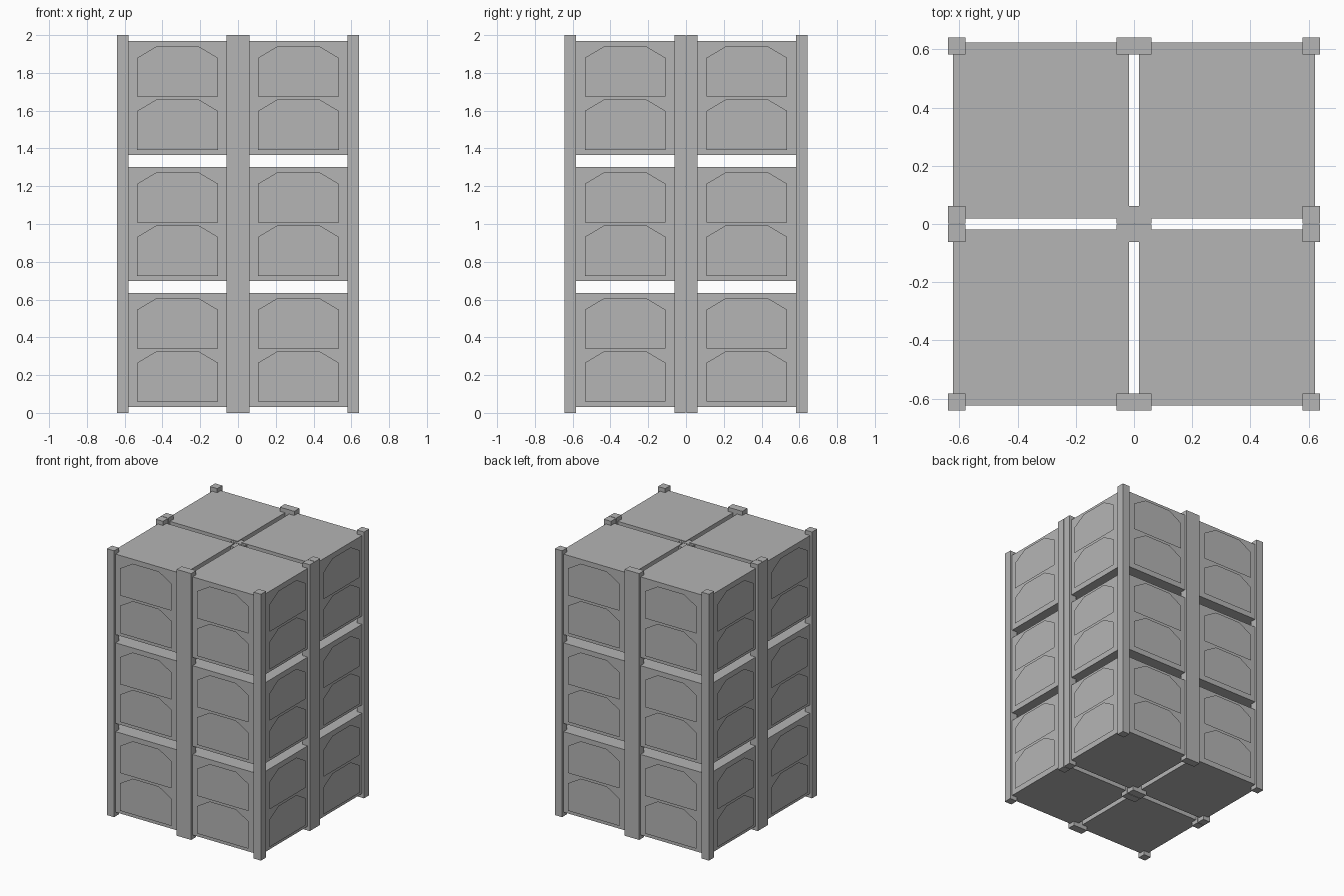
import bpy
import bmesh
from math import pi
from mathutils import Matrix, Vector

cube = bpy.data.objects.get("Cube")
if cube:
    bpy.data.objects.remove(cube, do_unlink=True)

UNIT = 0.64           # footprint of one crate
GAP = 0.004           # slit between the front and back crates
LAYER = 2 / 3         # height of one crate
POST = 0.06           # post width
BODY = 0.605          # body width
RIM = 0.031           # body clearance above and below

grey = bpy.data.materials.new("plain_grey")
grey.use_nodes = True
colour = (0.46, 0.46, 0.46, 1)
grey.diffuse_color = colour
grey.node_tree.nodes["Principled BSDF"].inputs["Base Color"].default_value = colour


def finish(bm, name):
    mesh = bpy.data.meshes.new(name)
    bm.to_mesh(mesh)
    bm.free()
    mesh.materials.append(grey)
    obj = bpy.data.objects.new(name, mesh)
    bpy.context.collection.objects.link(obj)
    return obj


def box(name, centre, size):
    bm = bmesh.new()
    bmesh.ops.create_cube(bm, size=1)
    bmesh.ops.scale(bm, vec=size, verts=bm.verts)
    bmesh.ops.translate(bm, vec=centre, verts=bm.verts)
    return finish(bm, name)


def panel(bm, place, low, high):
    # Plate with clipped upper corners, just proud of the body's -y face
    half, top, y = 0.214, 0.108, -BODY / 2 - 0.013
    shoulder = high - 0.063
    outline = [(-half, low), (half, low), (half, shoulder),
               (top, high), (-top, high), (-half, shoulder)]
    bm.faces.new([bm.verts.new(place @ Vector((x, y, z))) for x, z in outline])


# Crates: plain bodies with two panels on each of four sides
for layer, level in enumerate(("lower", "middle", "upper")):
    base = layer * LAYER
    for sy, depth in ((-1, "front"), (1, "back")):
        for sx, side in ((-1, "right"), (1, "left")):
            label = f"{level}_{depth}_{side}"
            centre = Vector((sx * UNIT / 2, sy * (UNIT + GAP) / 2, base))
            box(f"crate_body_{label}", centre + Vector((0, 0, LAYER / 2)),
                (BODY, BODY, LAYER - 2 * RIM))
            bm = bmesh.new()
            for turn in range(4):
                place = Matrix.Translation(centre) @ Matrix.Rotation(turn * pi / 2, 4, "Z")
                panel(bm, place, 0.059, 0.328)
                panel(bm, place, 0.342, 0.609)
            finish(bm, f"crate_panels_{label}")

# Corner posts; neighbouring posts across x = 0 form one wide post
for sy, depth in ((-1, "front"), (1, "back")):
    for edge in ("outer", "inner"):
        inset = GAP / 2 + POST / 2 if edge == "inner" else UNIT + GAP / 2 - POST / 2
        for sx, side in ((-1, "right"), (0, "middle"), (1, "left")):
            width = POST if sx else 2 * POST
            # The enclosed middle posts stop below the crate tops
            height = 2 - RIM - 0.005 if edge == "inner" and not sx else 2
            box(f"post_{depth}_{edge}_{side}",
                (sx * (UNIT - POST / 2), sy * inset, height / 2),
                (width, POST, height))
